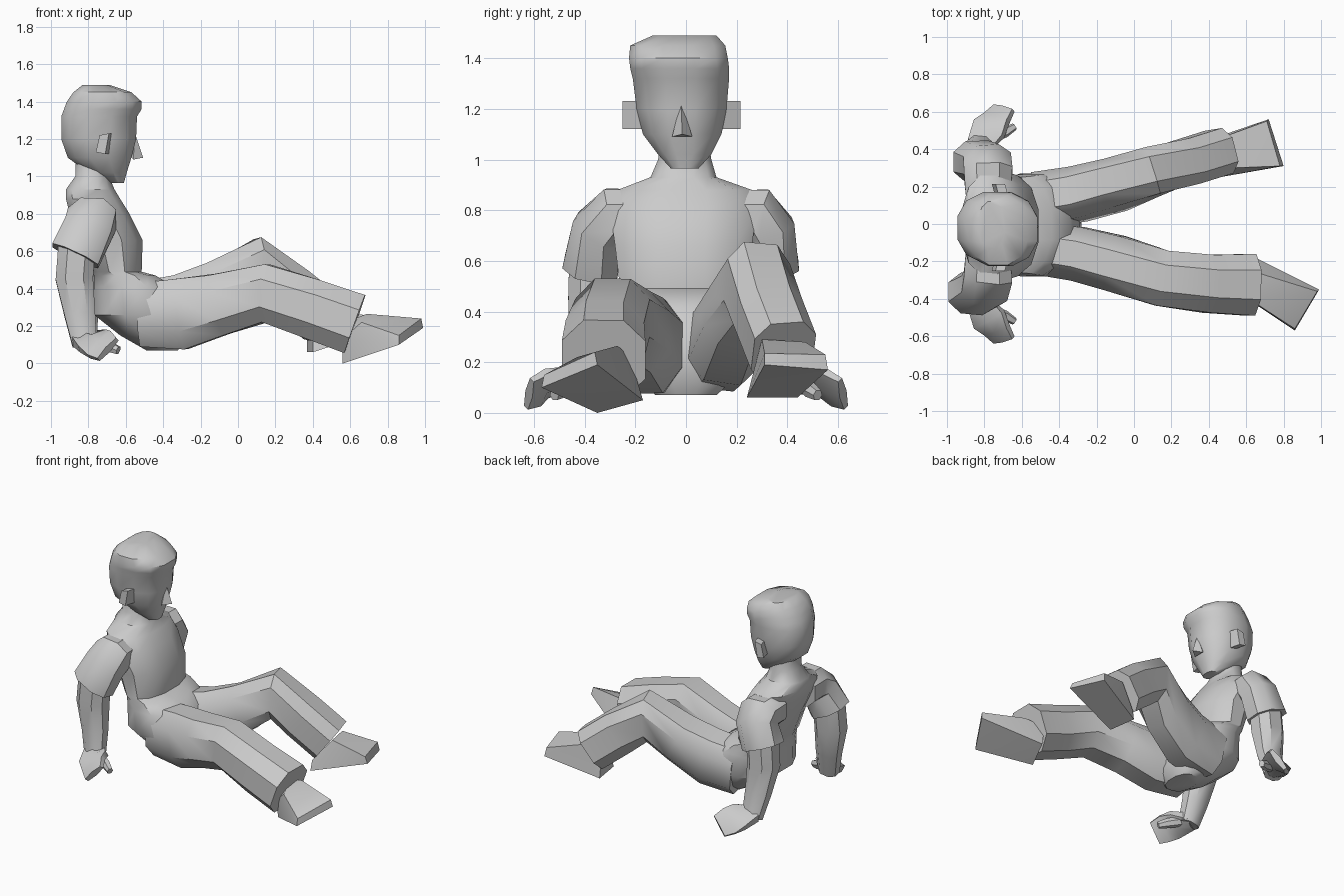
import bpy, bmesh, math
from mathutils import Vector

if "Cube" in bpy.data.objects:
    bpy.data.objects.remove(bpy.data.objects["Cube"])


def finish(name, bm, angle=40):
    bmesh.ops.recalc_face_normals(bm, faces=bm.faces)
    me = bpy.data.meshes.new(name)
    bm.to_mesh(me)
    bm.free()
    ob = bpy.data.objects.new(name, me)
    bpy.context.collection.objects.link(ob)
    bpy.ops.object.select_all(action='DESELECT')
    bpy.context.view_layer.objects.active = ob
    ob.select_set(True)
    bpy.ops.object.shade_smooth_by_angle(angle=math.radians(angle))
    return ob


def unit_ring(n, p):
    """Squared-off ellipse with flats facing the axes, fitted to +-1."""
    pts = []
    for i in range(n):
        a = 2 * math.pi * (i + .5) / n
        pts.append([math.copysign(abs(f) ** (2 / p), f) for f in (math.cos(a), math.sin(a))])
    m = [max(abs(q[k]) for q in pts) for k in (0, 1)]
    return [(q[0] / m[0], q[1] / m[1]) for q in pts]


def skin(name, rings, angle=40):
    bm = bmesh.new()
    vs = [[bm.verts.new(p) for p in r] for r in rings]
    n = len(vs[0])
    for a, b in zip(vs, vs[1:]):
        for i in range(n):
            bm.faces.new((a[i], a[(i + 1) % n], b[(i + 1) % n], b[i]))
    bm.faces.new(vs[0])
    bm.faces.new(vs[-1])
    return finish(name, bm, angle)


def stack(name, levels, n=12, p=2.3):
    """Horizontal rings given as z, x range, y range."""
    shape = unit_ring(n, p)
    skin(name, [[((x0 + x1) / 2 + u * (x1 - x0) / 2, (y0 + y1) / 2 + v * (y1 - y0) / 2, z)
                 for u, v in shape] for z, x0, x1, y0, y1 in levels])


def limb(name, path, ref, n=8, p=2.4, roll=0, angle=40):
    """Rings along a path: x, y, z, half width along ref, half depth."""
    c = [Vector(r[:3]) for r in path]
    shape, rings = unit_ring(n, p), []
    for i, r in enumerate(path):
        t = Vector()
        if i > 0:
            t += (c[i] - c[i - 1]).normalized()
        if i < len(c) - 1:
            t += (c[i + 1] - c[i]).normalized()
        t.normalize()
        u = Vector(ref)
        u = (u - t * u.dot(t)).normalized()
        v = t.cross(u)
        k, s = math.cos(roll), math.sin(roll)
        u, v = u * k + v * s, v * k - u * s
        rings.append([c[i] + u * r[3] * a + v * r[4] * b for a, b in shape])
    return skin(name, rings, angle)


def hull(name, pts, angle=30):
    bm = bmesh.new()
    for p in pts:
        bm.verts.new(p)
    bmesh.ops.convex_hull(bm, input=bm.verts)
    return finish(name, bm, angle)


# Torso with seat and neck
stack("torso", [
    (.07, -.49, -.32, -.12, .12), (.15, -.63, -.28, -.21, .21),
    (.26, -.77, -.29, -.28, .27), (.41, -.77, -.34, -.275, .265),
    (.47, -.77, -.44, -.265, .255), (.49, -.78, -.515, -.26, .25),
    (.66, -.84, -.51, -.28, .26), (.80, -.90, -.58, -.30, .28),
    (.88, -.92, -.63, -.27, .26), (.93, -.92, -.66, -.14, .12),
    (1.0, -.87, -.69, -.11, .10), (1.07, -.87, -.69, -.10, .09)])

# Head with overhanging fringe
stack("head", [
    (.965, -.69, -.61, -.06, .05), (1.02, -.80, -.595, -.11, .10),
    (1.10, -.91, -.57, -.17, .14), (1.20, -.945, -.545, -.195, .16),
    (1.32, -.945, -.54, -.21, .17), (1.36, -.93, -.515, -.22, .17),
    (1.40, -.915, -.515, -.225, .165), (1.45, -.88, -.57, -.22, .155),
    (1.49, -.83, -.69, -.13, .12)])

# Nose and ears
hull("nose", [(-.55, -.02, 1.23), (-.507, -.015, 1.10), (-.56, -.055, 1.09),
              (-.56, .025, 1.09), (-.60, -.015, 1.15)])
for side, base, tip in (("right", -.17, -.25), ("left", .14, .215)):
    hull(side + "_ear", [(x + dx, y, z) for x, z in
                         ((-.74, 1.22), (-.69, 1.23), (-.71, 1.12), (-.76, 1.13))
                         for y, dx in ((base, .02), (tip, 0))])

# Arms: short sleeve, forearm, palm and thumb
for side, s, dx, dy in (("right", -1, 0, 0), ("left", 1, .03, -.04)):
    limb(side + "_sleeve", [
        (-.78, s * .16, .77, .12, .11), (-.78, s * .28, .775, .13, .115),
        (-.80 + dx / 2, s * (.345 + dy / 2), .72, .13, .105),
        (-.87 + dx, s * (.375 + dy), .575, .135, .11)], (1, 0, 0))
    limb(side + "_forearm", [
        (-.86 + dx, s * (.37 + dy), .64, .10, .09), (-.875 + dx, s * (.375 + dy), .45, .10, .09),
        (-.845 + dx / 2, s * (.395 + dy / 2), .26, .082, .065),
        (-.82, s * .43, .10, .065, .055)], (1, 0, 0))
    limb(side + "_hand", [
        (-.83, s * .42, .125, .065, .045), (-.775, s * .51, .12, .095, .04),
        (-.735, s * .565, .10, .09, .03), (-.695, s * .62, .075, .075, .022)],
        (.76, s * .6, 0), n=6)
    limb(side + "_thumb", [
        (-.77, s * .46, .12, .03, .03), (-.69, s * .49, .09, .028, .028),
        (-.64, s * .52, .07, .02, .02)], (0, 0, 1), n=6)

# Trouser legs: right stretched out, left with raised knee
limb("right_leg", [
    (-.52, -.13, .26, .14, .17), (-.30, -.16, .265, .145, .19),
    (-.10, -.21, .315, .15, .165), (.15, -.29, .375, .15, .155),
    (.40, -.32, .29, .155, .16), (.625, -.325, .21, .165, .165)], (0, 1, 0))
limb("left_leg", [
    (-.52, .13, .26, .14, .17), (-.30, .16, .29, .14, .18),
    (-.10, .21, .39, .135, .155), (.10, .28, .515, .13, .155),
    (.28, .33, .38, .125, .145), (.455, .385, .24, .125, .145)],
    (0, 1, 0), p=2.8, roll=-.1)

# Shoes: sole corners, toe edge, instep, ankle
hull("right_shoe", [
    (.56, -.35, 0), (.63, -.17, .05), (.99, -.35, .19), (.86, -.57, .10),
    (.98, -.36, .24), (.86, -.56, .15), (.69, -.27, .265), (.66, -.43, .22),
    (.57, -.22, .22), (.56, -.37, .13)])
hull("left_shoe", [
    (.37, .44, .06), (.40, .24, .06), (.80, .31, .19), (.72, .56, .17),
    (.78, .31, .235), (.71, .55, .23), (.53, .30, .29), (.49, .47, .28),
    (.37, .43, .13), (.40, .26, .13)])
